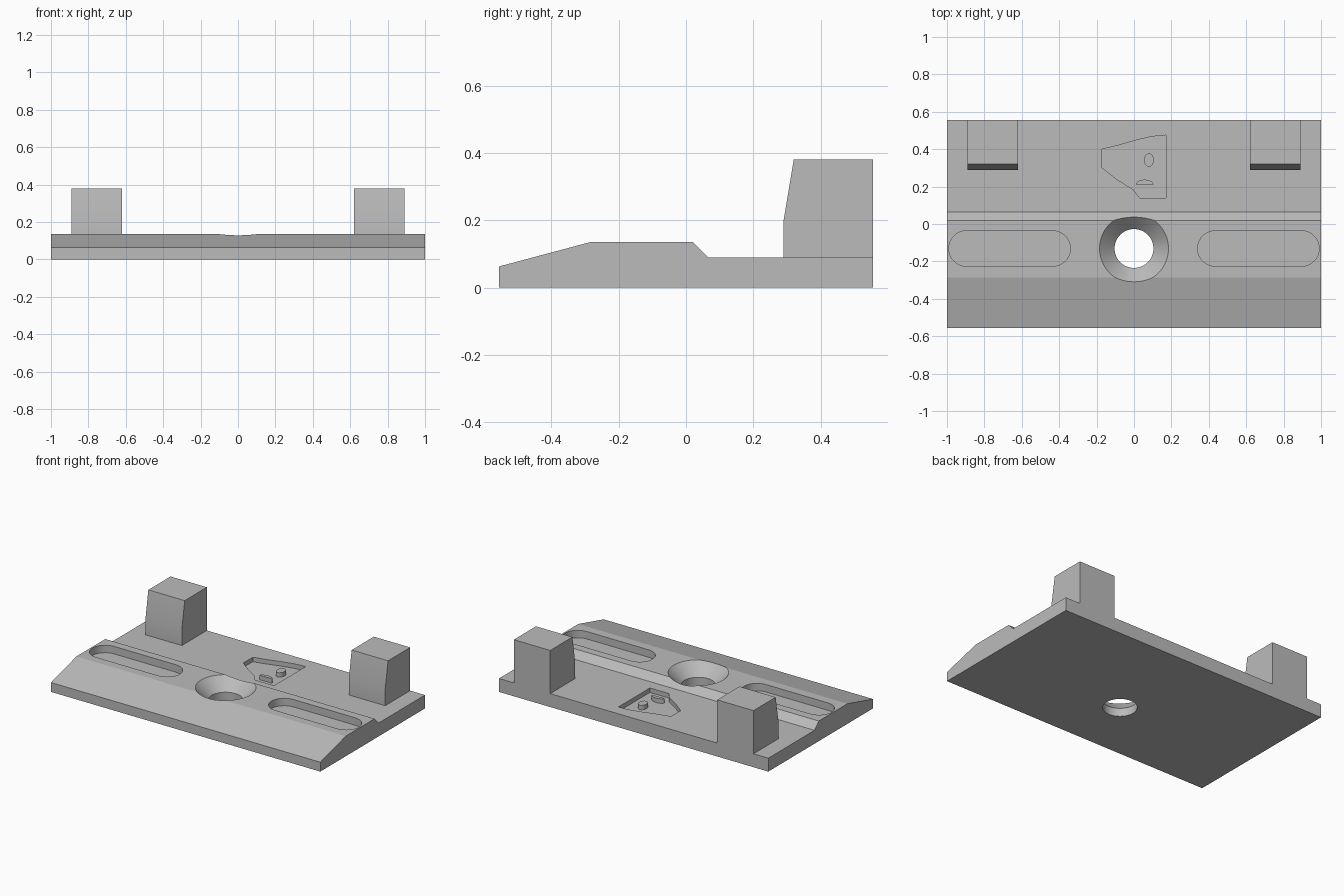
import bpy, bmesh, math
from mathutils import Vector

cube = bpy.data.objects.get("Cube")
if cube:
    bpy.data.objects.remove(cube, do_unlink=True)

grey = bpy.data.materials.new("plain grey")
grey.use_nodes = True
colour = (0.5, 0.5, 0.5, 1)
grey.diffuse_color = colour
grey.node_tree.nodes["Principled BSDF"].inputs["Base Color"].default_value = colour


def finish(name, bm):
    bmesh.ops.recalc_face_normals(bm, faces=bm.faces)
    mesh = bpy.data.meshes.new(name)
    bm.to_mesh(mesh)
    bm.free()
    mesh.materials.append(grey)
    ob = bpy.data.objects.new(name, mesh)
    bpy.context.collection.objects.link(ob)
    return ob


def extrude(name, points, direction):
    """Solid from a planar outline pushed along a direction."""
    bm = bmesh.new()
    face = bm.faces.new([bm.verts.new(p) for p in points])
    top = bmesh.ops.extrude_face_region(bm, geom=[face])["geom"]
    verts = [g for g in top if isinstance(g, bmesh.types.BMVert)]
    bmesh.ops.translate(bm, verts=verts, vec=Vector(direction))
    return finish(name, bm)


def side_profile(name, outline, x0, x1):
    return extrude(name, [(x0, y, z) for y, z in outline], (x1 - x0, 0, 0))


def plan_outline(name, outline, z0, z1):
    return extrude(name, [(x, y, z0) for x, y in outline], (0, 0, z1 - z0))


def arc(cx, cy, rx, ry, start, end, steps):
    angles = [math.radians(start + (end - start) * i / steps) for i in range(steps + 1)]
    return [(cx + rx * math.cos(a), cy + ry * math.sin(a)) for a in angles]


def lathe(name, profile, centre, steps):
    bm = bmesh.new()
    rings = []
    for r, z in profile:
        rings.append([bm.verts.new((x, y, z)) for x, y in arc(*centre, r, r, 0, 360, steps)[:-1]])
    for low, high in zip(rings, rings[1:]):
        for i in range(steps):
            j = (i + 1) % steps
            bm.faces.new((low[i], low[j], high[j], high[i]))
    bm.faces.new(rings[0])
    bm.faces.new(rings[-1])
    return finish(name, bm)


def activate(ob):
    bpy.ops.object.select_all(action='DESELECT')
    ob.select_set(True)
    bpy.context.view_layer.objects.active = ob


def cut(ob, cutter):
    cutter.hide_render = True
    mod = ob.modifiers.new("cut", 'BOOLEAN')
    mod.operation = 'DIFFERENCE'
    mod.solver = 'EXACT'
    mod.object = cutter
    activate(ob)
    bpy.ops.object.modifier_apply(modifier=mod.name)
    bpy.data.objects.remove(cutter, do_unlink=True)


def smooth(ob, degrees):
    activate(ob)
    bpy.ops.object.shade_smooth_by_angle(angle=math.radians(degrees))


# Base plate with sloped front and stepped back
DECK, RIDGE, MID_Y = 0.09, 0.135, -0.131
base = side_profile("base_plate", [(-0.555, 0), (0.555, 0), (0.555, DECK), (0.065, DECK),
                                   (0.02, RIDGE), (-0.285, RIDGE), (-0.555, 0.063)], -1, 1)

# Countersunk screw hole
cut(base, lathe("hole_cutter", [(0.104, -0.1), (0.104, 0.055), (0.25, 0.2)], (0, MID_Y), 64))

# Rounded slots on both sides
SLOT_R = 0.095
for s in (-1, 1):
    outline = (arc(s * 0.665 + 0.23, MID_Y, SLOT_R, SLOT_R, -90, 90, 20)
               + arc(s * 0.665 - 0.23, MID_Y, SLOT_R, SLOT_R, 90, 270, 20))
    cut(base, plan_outline("slot_cutter", outline, RIDGE - 0.05, 0.3))

# Shallow keyed pocket in the rear deck
FLOOR = DECK - 0.03
pocket = [(-0.17, 0.4), (-0.085, 0.42), (0, 0.445), (0.09, 0.467), (0.17, 0.475), (0.17, 0.14),
          (0.03, 0.14), (-0.005, 0.185), (-0.09, 0.238), (-0.17, 0.3)]
cut(base, plan_outline("pocket_cutter", pocket, FLOOR, 0.3))
smooth(base, 12)

# Pegs inside the pocket
peg = plan_outline("pocket_round_peg", arc(0.08, 0.342, 0.026, 0.036, 0, 360, 32)[:-1], FLOOR, DECK)
bar = plan_outline("pocket_bar_peg", arc(0.057, 0.212, 0.047, 0.025, 0, 180, 20), FLOOR, DECK)
for ob in (peg, bar):
    smooth(ob, 30)

# Rear posts with leaning front faces
post = [(0.29, DECK), (0.555, DECK), (0.555, 0.38), (0.32, 0.38), (0.29, 0.2)]
for name, x0, x1 in (("left_post", 0.62, 0.89), ("right_post", -0.89, -0.62)):
    smooth(side_profile(name, post, x0, x1), 30)
